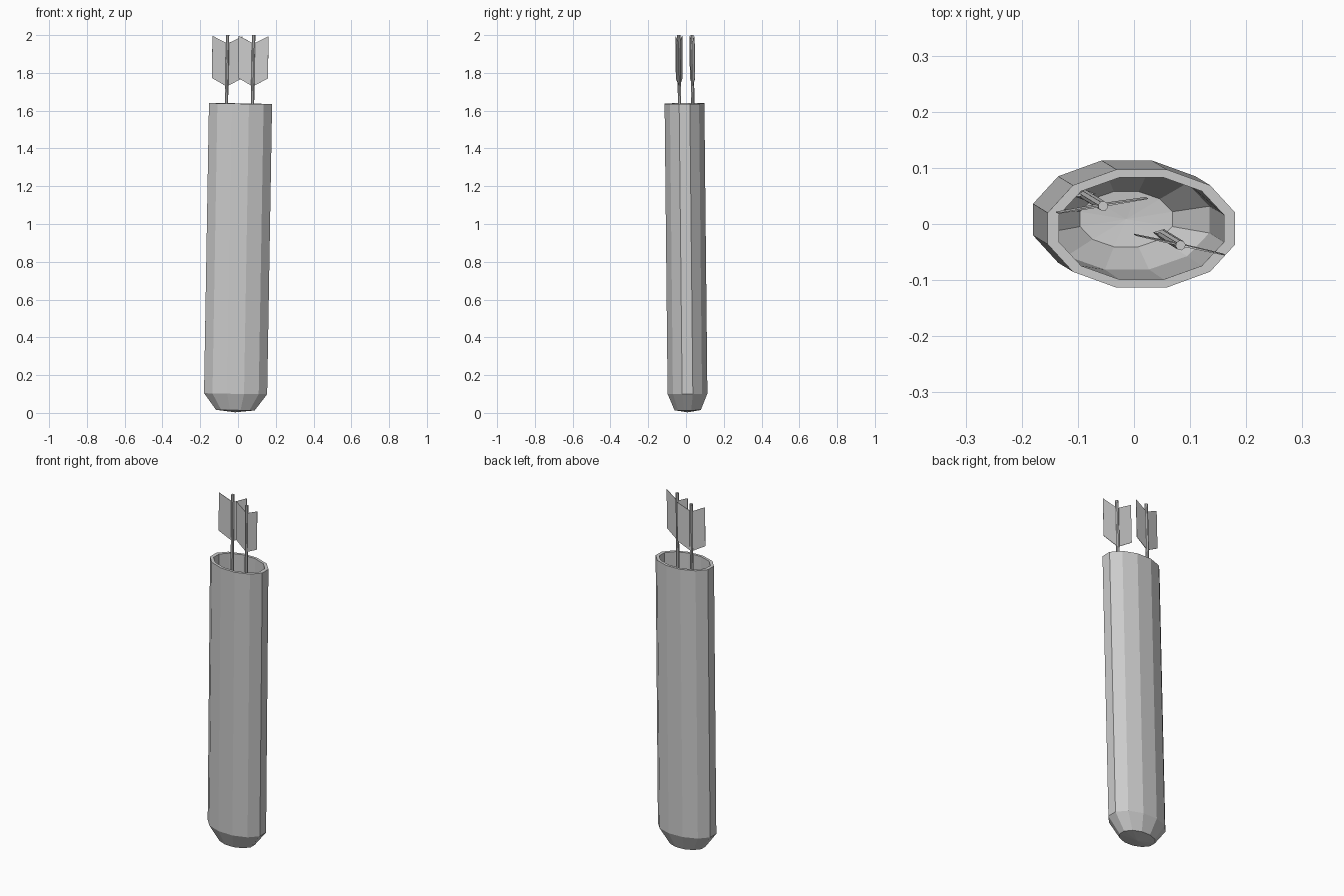
import bpy, bmesh, math
from mathutils import Matrix, Vector

if "Cube" in bpy.data.objects:
    bpy.data.objects.remove(bpy.data.objects["Cube"])

AXIS = Vector((0.017, -0.0104, 1)).normalized()
TILT = Vector((0, 0, 1)).rotation_difference(AXIS).to_matrix().to_4x4()


def finish(name, bm, matrix):
    bmesh.ops.recalc_face_normals(bm, faces=bm.faces)
    bm.transform(matrix)
    me = bpy.data.meshes.new(name)
    bm.to_mesh(me)
    bm.free()
    ob = bpy.data.objects.new(name, me)
    bpy.context.collection.objects.link(ob)
    return ob


def lathe(name, profile, sides, matrix, phase=0.5):
    """Elliptical rings (rx, ry, z) bridged in order; zero radius makes a tip."""
    bm = bmesh.new()
    rings = []
    for rx, ry, z in profile:
        if rx == 0:
            rings.append([bm.verts.new((0, 0, z))] * sides)
            continue
        angles = [2 * math.pi * (i + phase) / sides for i in range(sides)]
        rings.append([bm.verts.new((rx * math.cos(a), ry * math.sin(a), z)) for a in angles])
    for lo, hi in zip(rings, rings[1:]):
        for i in range(sides):
            j = (i + 1) % sides
            quad = [lo[i], lo[j], hi[j], hi[i]]
            bm.faces.new(list(dict.fromkeys(quad)))
    return finish(name, bm, matrix)


def fletching(name, matrix):
    # mirrored swept vanes, thickest at the shaft
    bm = bmesh.new()
    outline = [(0, -0.045), (0.081, -0.005), (0.081, -0.228), (0, -0.272)]
    for s in (1, -1):
        layers = []
        for t in (0.002, -0.002):
            vs = [bm.verts.new((s * x, t if x == 0 else t * 0.4, z)) for x, z in outline]
            bm.faces.new(vs)
            layers.append(vs)
        for i in range(3):
            bm.faces.new([layers[0][i], layers[0][i + 1], layers[1][i + 1], layers[1][i]])
    return finish(name, bm, matrix)


# Quiver: hollow oval tube with tapered closed end
lathe("quiver", [
    (0, 0, 0.003), (0.106, 0.072, 0.015), (0.173, 0.109, 0.102),
    (0.173, 0.109, 1.638), (0.152, 0.094, 1.638),
    (0.152, 0.092, 0.115), (0.085, 0.051, 0.035), (0, 0, 0.03),
], 12, Matrix.Translation((-0.0145, 0.009, 0)) @ TILT)

# Arrows standing in the quiver
for n, (x, y, turn) in enumerate([(-0.055, 0.032, 9.3), (0.083, -0.038, -12.5)], 1):
    place = Matrix.Translation((x, y, 2.0)) @ TILT @ Matrix.Rotation(math.radians(turn), 4, 'Z')
    lathe(f"arrow_shaft_{n}", [(0, 0, -1.85), (0.009, 0.009, -1.85),
                               (0.009, 0.009, 0), (0, 0, 0)], 8, place)
    lathe(f"arrow_head_{n}", [(0, 0, -1.94), (0.018, 0.01, -1.85), (0, 0, -1.82)], 4, place, 0)
    fletching(f"arrow_fletching_{n}", place)
